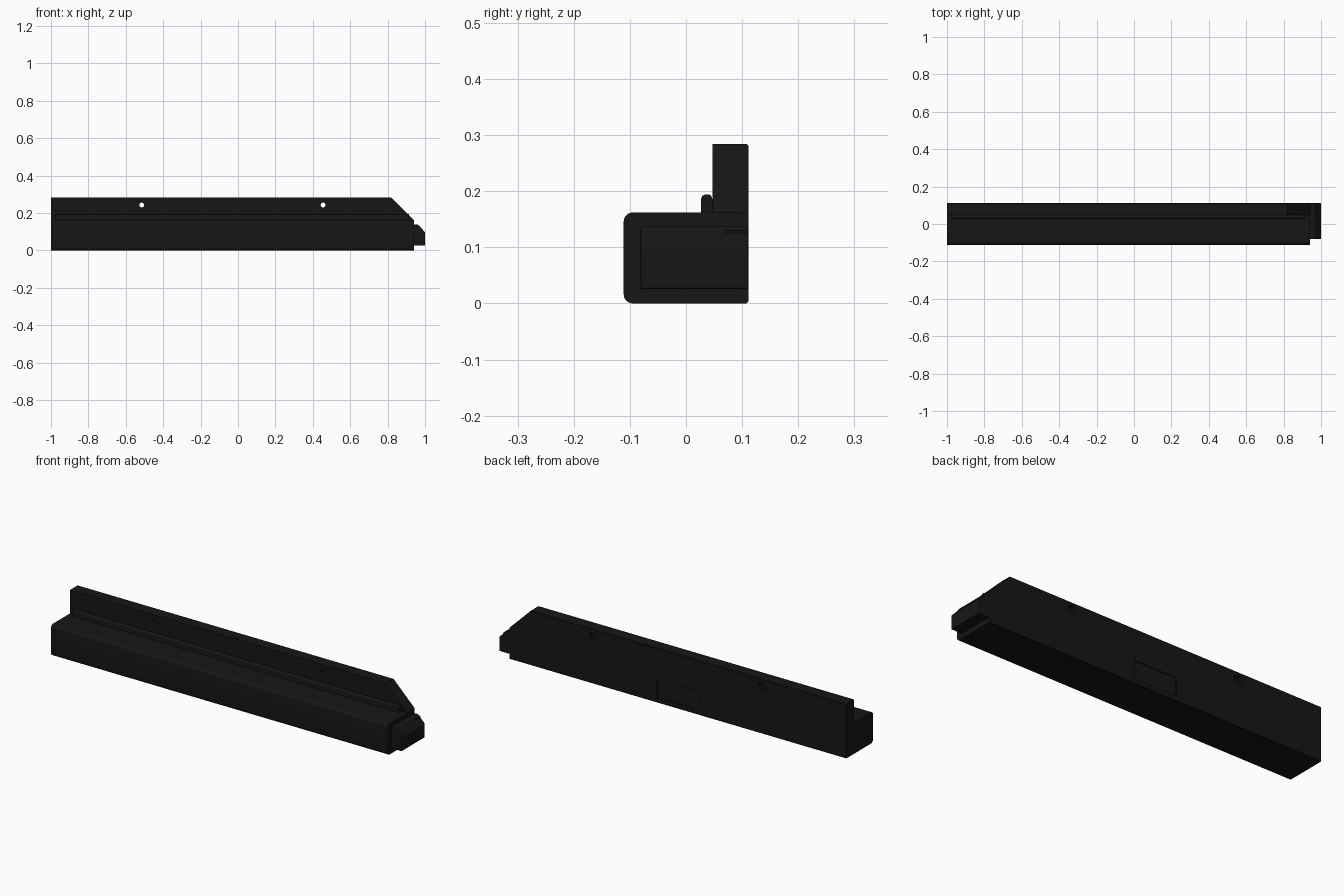
import bpy, bmesh
from math import sin, cos, pi
from mathutils import Vector

if "Cube" in bpy.data.objects:
    bpy.data.objects.remove(bpy.data.objects["Cube"])

black = bpy.data.materials.new("black_plastic")
black.diffuse_color = (0.008, 0.008, 0.008, 1)
black.use_nodes = True
black.node_tree.nodes["Principled BSDF"].inputs["Base Color"].default_value = black.diffuse_color


def prism(name, pts, axis, a, b):
    """Extrude a 2D profile: (y, z) along x, or (x, z) along y."""
    place = (lambda p, t: (t, p[0], p[1])) if axis == 'X' else (lambda p, t: (p[0], t, p[1]))
    bm = bmesh.new()
    face = bm.faces.new([bm.verts.new(place(p, a)) for p in pts])
    ext = bmesh.ops.extrude_face_region(bm, geom=[face])
    top = [v for v in ext['geom'] if isinstance(v, bmesh.types.BMVert)]
    shift = Vector(place((0, 0), b - a))
    bmesh.ops.translate(bm, verts=top, vec=shift)
    bmesh.ops.recalc_face_normals(bm, faces=bm.faces)
    me = bpy.data.meshes.new(name)
    bm.to_mesh(me)
    bm.free()
    ob = bpy.data.objects.new(name, me)
    bpy.context.collection.objects.link(ob)
    me.materials.append(black)
    return ob


def rect(u0, u1, v0, v1):
    return [(u0, v0), (u1, v0), (u1, v1), (u0, v1)]


def circle(u, v, r, n):
    return [(u + r * cos(2 * pi * i / n), v + r * sin(2 * pi * i / n)) for i in range(n)]


def arc(u, v, r, start, n=6):
    """Quarter turn, clockwise from the start angle in quarter turns."""
    return [(u + r * cos((start - i / n) * pi / 2), v + r * sin((start - i / n) * pi / 2))
            for i in range(n + 1)]


def activate(ob):
    bpy.ops.object.select_all(action='DESELECT')
    ob.select_set(True)
    bpy.context.view_layer.objects.active = ob


def cut(ob, cutter):
    cutter.hide_render = True
    activate(ob)
    m = ob.modifiers.new("cut", 'BOOLEAN')
    m.operation, m.solver, m.object = 'DIFFERENCE', 'EXACT', cutter
    bpy.ops.object.modifier_apply(modifier=m.name)
    bpy.data.objects.remove(cutter)


# Main L-shaped rail with a rounded front
r = 0.016
rail_profile = (arc(-0.111 + r, r, r, 3) + arc(-0.111 + r, 0.162 - r, r, 2)
                + [(0.047, 0.162), (0.047, 0.284), (0.108, 0.284), (0.111, 0.281),
                   (0.111, 0.003), (0.108, 0)])
rail = prism("rail_body", rail_profile, 'X', -1.0, 0.941)

# Sloped corner of the rear flange
cut(rail, prism("slope_cutter", [(0.807, 0.294), (0.951, 0.152), (0.951, 0.294)], 'Y', 0.03, 0.2))

# Screw holes, recessed for a nut at the back
for x in (-0.515, 0.455):
    cut(rail, prism("hole_cutter", circle(x, 0.243, 0.013, 24), 'Y', 0.0, 0.2))
    cut(rail, prism("nut_cutter", circle(x, 0.243, 0.027, 6), 'Y', 0.09, 0.2))

# Shallow rectangular recess in the back
cut(rail, prism("panel_cutter", rect(-0.154, 0.088, 0.025, 0.12), 'Y', 0.105, 0.2))

# Rounded rib in the corner between body and flange
rib = prism("corner_rib", [(0.027, 0.158)] + arc(0.035, 0.186, 0.008, 2, 4)
            + arc(0.040, 0.188, 0.006, 1, 4) + [(0.048, 0.182), (0.048, 0.158)], 'X', -0.975, 0.913)

# Connector tongue at the right end, sloped at its tip
tongue = prism("end_tongue", [(0.93, 0.026), (1.0, 0.026), (1.0, 0.098), (0.962, 0.138), (0.93, 0.138)],
               'Y', -0.081, 0.111)
bev = tongue.modifiers.new("soft_edges", 'BEVEL')
bev.width, bev.segments, bev.limit_method = 0.003, 2, 'ANGLE'

# Small latch on the sloped tip
prism("tongue_latch", rect(0.068, 0.110, 0.108, 0.130), 'X', 0.95, 0.974)

for ob in (rail, rib):
    activate(ob)
    bpy.ops.object.shade_smooth_by_angle(angle=0.6)
